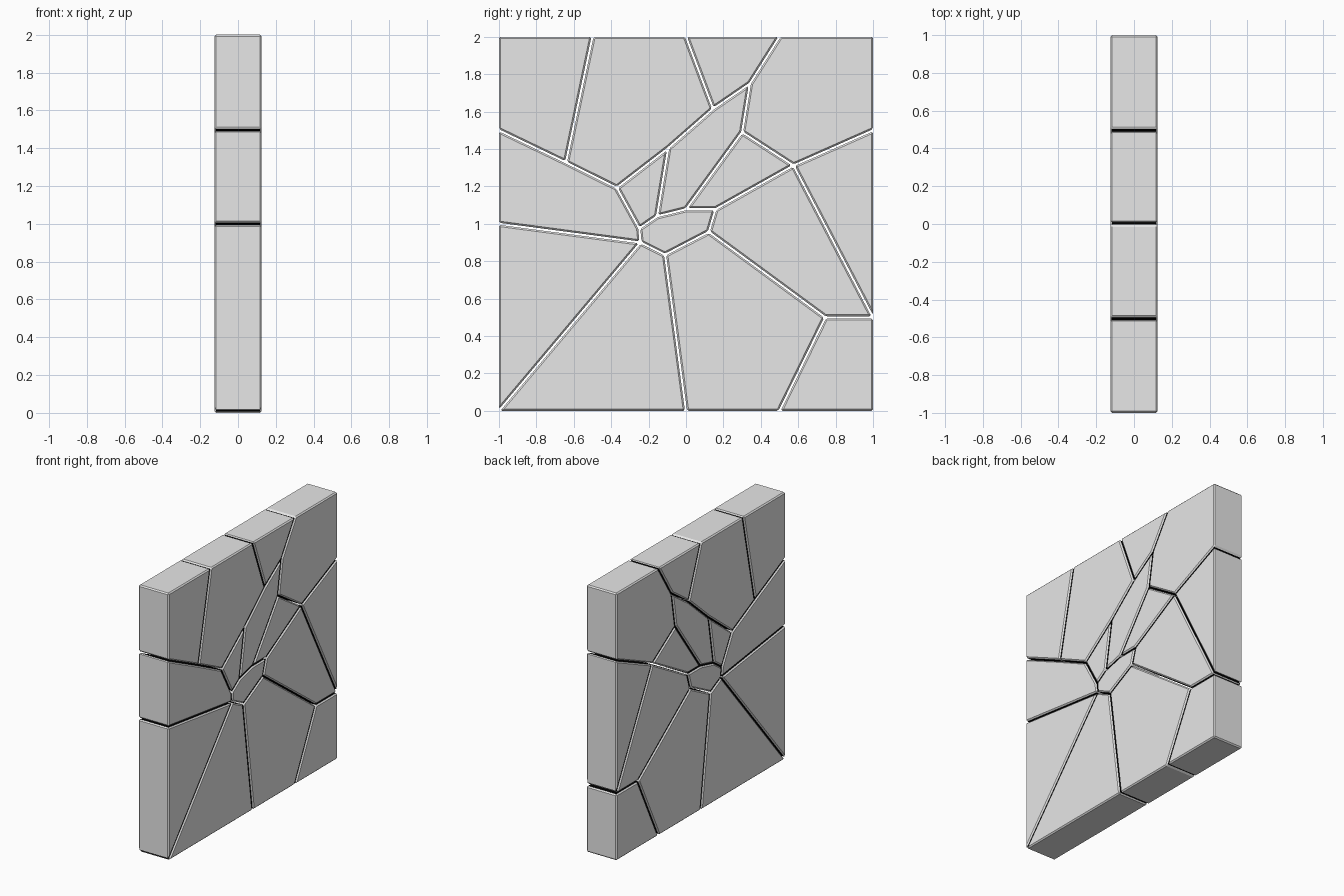
import bpy, bmesh
from mathutils import Vector

if "Cube" in bpy.data.objects:
    bpy.data.objects.remove(bpy.data.objects["Cube"])

HALF_T = 0.125    # half thickness of the slab
HALF_GAP = 0.0055  # half width of a crack
BEVEL = 0.009

# crack network nodes as (y, z): capitals lie on the slab border
P = dict(A=(-1, 0), B=(-1, 1), C=(-1, 1.5), D=(-1, 2), E=(-.5, 2), F=(0, 2),
         G=(.5, 2), H=(1, 2), I=(1, 1.5), J=(1, .5), K=(1, 0), L=(.5, 0), M=(0, 0),
         a=(-.642, 1.328), b=(-.37, 1.193), c=(-.25, .975), d=(-.243, .9),
         e=(-.112, .835), f=(.122, .957), g=(.158, 1.078), h=(0, 1.078),
         i=(-.155, 1.04), j=(-.095, 1.405), k=(.145, 1.615), l=(.342, 1.75),
         m=(.3, 1.49), n=(.575, 1.312), o=(.745, .5))

# each shard is a loop of nodes
shards = dict(top_left="CaED", upper_left="abjkFE", top_wedge="FklG",
              top_right="GlmnIH", mid_left="BdcbaC", left_sliver="AdB",
              bottom_left="AMed", bottom_mid="MLofe", bottom_right="LKJo",
              lower_right="Jngfo", right_wedge="nJI", long_splinter="jklmhi",
              inner_right="mngh", inner_left="bcij", centre="cdefghi")


def material(name, value):
    mat = bpy.data.materials.new(name)
    mat.diffuse_color = (value, value, value, 1)
    mat.use_nodes = True
    mat.node_tree.nodes["Principled BSDF"].inputs["Base Color"].default_value = mat.diffuse_color
    return mat


MATS = [material("light grey stone", 0.8), material("black crack interior", 0.0)]


def on_border(p, q):
    return (p.x == q.x and abs(p.x) == 1) or (p.y == q.y and p.y in (0, 2))


def inset(pts):
    """Shrink a counter-clockwise polygon; border edges stay in place."""
    lines = []
    for p, q in zip(pts, pts[1:] + pts[:1]):
        d = (q - p).normalized()
        gap = 0 if on_border(p, q) else HALF_GAP
        lines.append((p + Vector((-d.y, d.x)) * gap, d))
    out = []
    for s in range(len(pts)):
        (p, d), (q, t) = lines[s - 1], lines[s]
        cross = d.x * t.y - d.y * t.x
        w = q - p
        out.append(p + d * ((w.x * t.y - w.y * t.x) / cross) if abs(cross) > 1e-4 else q)
    return out


def make_shard(name, loop):
    pts = [Vector(P[s]) for s in loop]
    area = sum(p.x * q.y - q.x * p.y for p, q in zip(pts, pts[1:] + pts[:1]))
    if area < 0:
        pts.reverse()
    bm = bmesh.new()
    face = bm.faces.new([bm.verts.new((-HALF_T, p.x, p.y)) for p in inset(pts)])
    ext = bmesh.ops.extrude_face_region(bm, geom=[face])
    moved = [v for v in ext["geom"] if isinstance(v, bmesh.types.BMVert)]
    bmesh.ops.translate(bm, verts=moved, vec=(2 * HALF_T, 0, 0))
    bmesh.ops.recalc_face_normals(bm, faces=bm.faces)
    # walls inside the cracks are black, outer skin is grey
    for f in bm.faces:
        c = f.calc_center_median()
        border = abs(c.y) > 0.9999 or abs(c.z - 1) > 0.9999
        f.material_index = int(abs(f.normal.x) < 0.5 and not border)
    me = bpy.data.meshes.new(name)
    bm.to_mesh(me)
    bm.free()
    for mat in MATS:
        me.materials.append(mat)
    ob = bpy.data.objects.new(name, me)
    bpy.context.collection.objects.link(ob)
    # grey chamfered edges
    bev = ob.modifiers.new("edge bevel", 'BEVEL')
    bev.width = BEVEL
    bev.segments = 1
    bev.limit_method = 'ANGLE'
    bev.material = 0


for name, loop in shards.items():
    make_shard(name + "_shard", loop)
